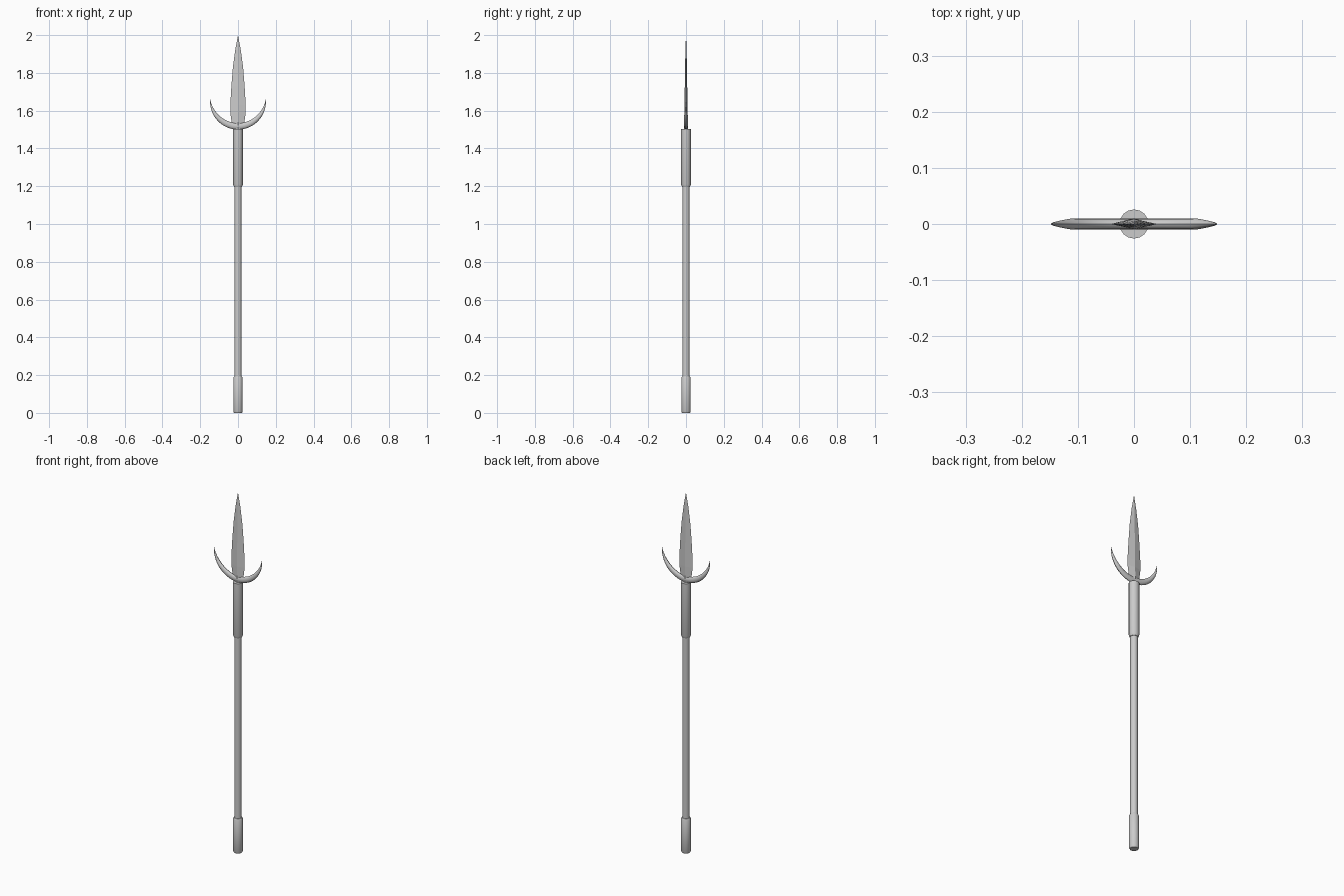
import bpy, bmesh, math

if "Cube" in bpy.data.objects:
    bpy.data.objects.remove(bpy.data.objects["Cube"])


def make_object(name, bm, smooth=True):
    bmesh.ops.recalc_face_normals(bm, faces=bm.faces[:])
    mesh = bpy.data.meshes.new(name)
    bm.to_mesh(mesh)
    bm.free()
    obj = bpy.data.objects.new(name, mesh)
    bpy.context.collection.objects.link(obj)
    if smooth:
        bpy.ops.object.select_all(action='DESELECT')
        bpy.context.view_layer.objects.active = obj
        obj.select_set(True)
        bpy.ops.object.shade_smooth_by_angle(angle=math.radians(35))
    return obj


def loft(name, rings, smooth=True):
    """Bridge a list of closed point rings and cap both ends."""
    bm = bmesh.new()
    loops = [[bm.verts.new(p) for p in ring] for ring in rings]
    n = len(loops[0])
    for a, b in zip(loops, loops[1:]):
        for i in range(n):
            j = (i + 1) % n
            bm.faces.new((a[i], a[j], b[j], b[i]))
    bm.faces.new(loops[0])
    bm.faces.new(loops[-1])
    bmesh.ops.remove_doubles(bm, verts=bm.verts[:], dist=1e-5)
    return make_object(name, bm, smooth)


def turned(name, profile, sides=16):
    """Lathe (radius, z) pairs around the z axis."""
    angles = [2 * math.pi * i / sides for i in range(sides)]
    return loft(name, [[(r * math.cos(a), r * math.sin(a), z) for a in angles]
                       for r, z in profile])


# Pole and its two sleeves with chamfered ends
turned("shaft", [(0.019, 0.17), (0.019, 1.23)])
turned("butt_cap", [(0.021, 0.0), (0.025, 0.008), (0.025, 0.185), (0.021, 0.193)])
turned("socket", [(0.021, 1.197), (0.026, 1.21), (0.026, 1.502)])

# Leaf-shaped spear blade with a diamond section: (half width, half depth, z)
blade = [(0.024, 0.010, 1.50), (0.034, 0.010, 1.54), (0.041, 0.009, 1.59),
         (0.041, 0.008, 1.63), (0.035, 0.0065, 1.73), (0.027, 0.005, 1.83),
         (0.015, 0.003, 1.92), (0.0005, 0.0003, 1.997)]
loft("blade", [[(w, 0, z), (0, d, z), (-w, 0, z), (0, -d, z)] for w, d, z in blade],
     smooth=False)

# Crescent guard: oval section swept along a half circle, tapering to points
CENTRE_Z, OUTER, STEPS, SIDES = 1.648, 0.148, 28, 12
rings = []
for s in range(STEPS + 1):
    t = 2 * s / STEPS - 1
    arc = math.radians(94) * t
    half = max(0.017 * (1 - abs(t) ** 2.2), 0.0004)
    depth = max(0.010 * min(1, (1 - abs(t)) / 0.42), 0.0004)
    ring = []
    for k in range(SIDES):
        a = 2 * math.pi * k / SIDES
        r = OUTER - half + half * math.cos(a)
        ring.append((r * math.sin(arc), depth * math.sin(a), CENTRE_Z - r * math.cos(arc)))
    rings.append(ring)
loft("crescent_guard", rings)
